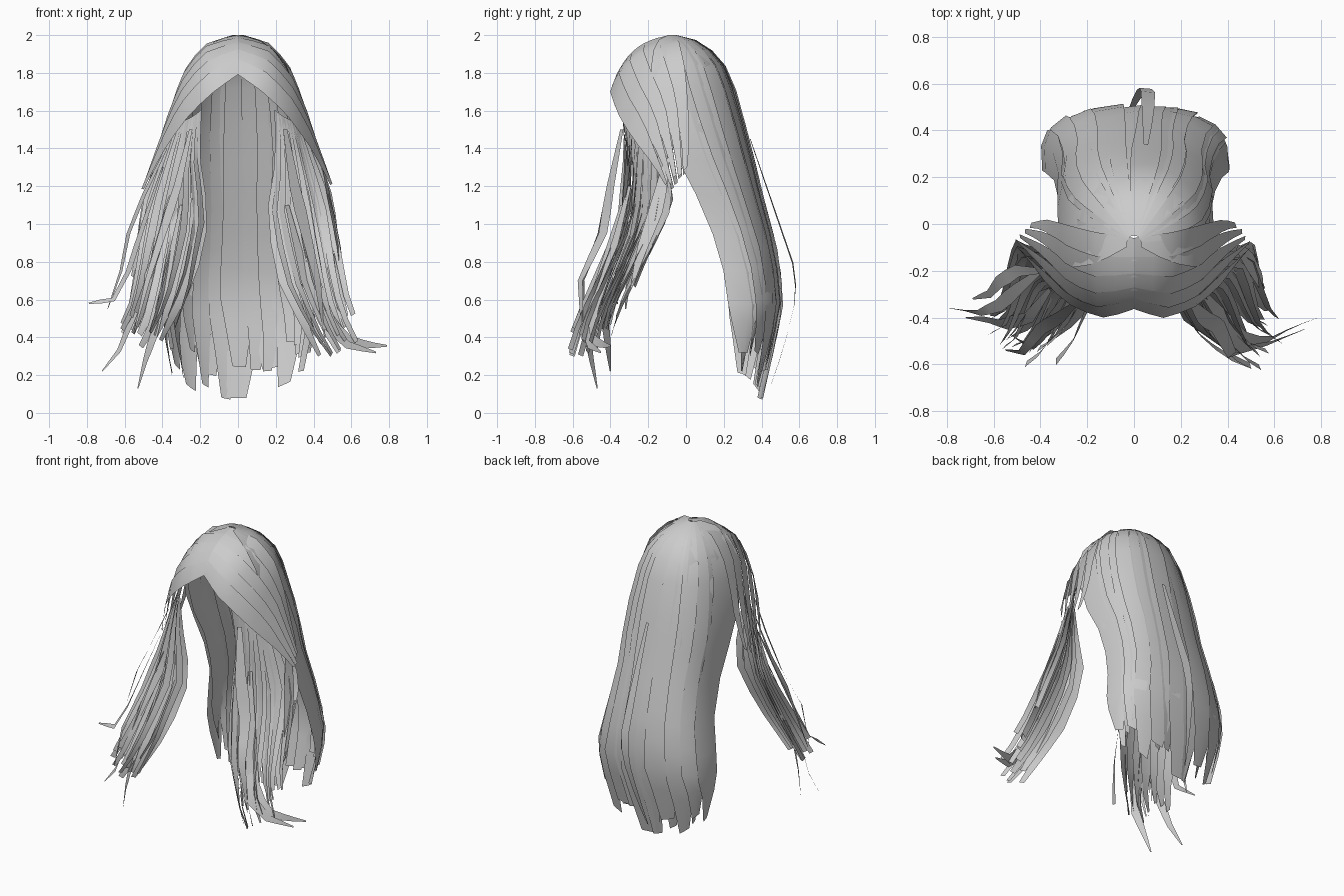
import bpy, bmesh, math, random
from mathutils import Vector

random.seed(4)
cube = bpy.data.objects.get("Cube")
if cube:
    bpy.data.objects.remove(cube)

hair = bpy.data.materials.new("grey hair")
hair.use_nodes = True
GREY = (0.6, 0.6, 0.6, 1)
hair.diffuse_color = GREY
hair.node_tree.nodes["Principled BSDF"].inputs["Base Color"].default_value = GREY


def along(points, v):
    """Point at fraction v of a polyline, one segment per equal step."""
    f = min(max(v, 0), 1) * (len(points) - 1)
    i = min(int(f), len(points) - 2)
    return Vector(points[i]).lerp(Vector(points[i + 1]), f - i)


def guided(guides, side=1):
    """Surface running through three guide paths, optionally mirrored."""
    def surf(u, v):
        a, b, c = (along(g, v) for g in guides)
        p = a * (2 * (u - .5) * (u - 1)) + b * (4 * u * (1 - u)) + c * (2 * u * (u - .5))
        return Vector((p.x * side, p.y, p.z))
    return surf


def outward(surf, u, v, side):
    e = .02
    du = surf(u + e, v) - surf(u - e, v)
    dv = surf(u, min(v + e, 1)) - surf(u, max(v - e, 0))
    return du.cross(dv).normalized() * -side


def finish(name, bm, side=1):
    if side < 0:
        bmesh.ops.reverse_faces(bm, faces=bm.faces[:])
    mesh = bpy.data.meshes.new(name)
    bm.to_mesh(mesh)
    bm.free()
    mesh.materials.append(hair)
    obj = bpy.data.objects.new(name, mesh)
    bpy.context.collection.objects.link(obj)
    bpy.ops.object.select_all(action="DESELECT")
    obj.select_set(True)
    bpy.context.view_layer.objects.active = obj
    bpy.ops.object.shade_smooth_by_angle(angle=math.radians(50))


def grid_faces(bm, grid):
    for r0, r1 in zip(grid, grid[1:]):
        for k in range(len(r0) - 1):
            bm.faces.new((r0[k], r1[k], r1[k + 1], r0[k + 1]))


def strands(name, surf, count, side=1, rows=10, overlap=.35, lift=.02, spread=0.0,
            shortest=.85, taper=.75, tip=.25, sway=0.0, cols=3, longest=1.0):
    """Overlapping tapered hair strips laid along a surface."""
    bm = bmesh.new()
    for i in range(count):
        length = random.uniform(shortest, longest)
        mid = (i + .5) / count
        half = (.5 + overlap) / count
        raise_by = random.uniform(0, spread)
        drift = random.uniform(-sway, sway)
        phase = random.uniform(0, 6)
        grid = []
        for j in range(rows + 1):
            t = j / rows
            v = t * length
            w = half if t < taper else half * (1 - (1 - tip) * (t - taper) / (1 - taper))
            c = mid + drift * t * t + sway * .3 * math.sin(5 * t + phase) * t
            row = []
            for k in range(cols):
                a = 2 * k / (cols - 1) - 1
                u = c + a * w
                n = outward(surf, min(max(u, .02), .98), v, side)
                # each strip leans over its neighbour
                off = lift * (.5 + .5 * a) * min(1, 3 * t) + raise_by * t
                row.append(bm.verts.new(surf(u, v) + n * off))
            grid.append(row)
        grid_faces(bm, grid)
    finish(name, bm, side)


def wisps(name, paths, width):
    """Thin free ribbons that narrow to a point."""
    bm = bmesh.new()
    for path in paths:
        grid = []
        for j in range(9):
            t = j / 8
            p = along(path, t)
            d = along(path, t + .1) - along(path, t - .1)
            across = d.cross(Vector((p.x, p.y, 0))).normalized()
            w = width * (1 - .9 * t * t) * min(1, .3 + 2 * t)
            grid.append([bm.verts.new(p + across * w * a) for a in (-1, 0, 1)])
        grid_faces(bm, grid)
    finish(name, bm)


# Back hair: half rings of height, half width, side depth and back depth
RINGS = [(2.0, .03, -.09), (1.965, .15, -.12), (1.86, .25, -.12), (1.7, .31, -.1),
         (1.4, .35, -.0), (1.15, .33, .12), (.85, .36, .24), (.6, .41, .28),
         (.38, .41, .27), (.04, .36, .26)]
BACK = [-.05, .09, .2, .27, .35, .41, .49, .52, .48, .4]


def back_surface(u, v):
    z, w, y0 = along(RINGS, v)[:]
    yb = along([(b, 0, 0) for b in BACK], v).x
    # strip order runs from the left side round to the right
    a = (1 - 2 * u) * math.pi / 2
    s, c = math.sin(a), math.cos(a)
    x = w * math.copysign(abs(s) ** .85, s)
    y = y0 + (yb - y0) * (math.copysign(abs(c) ** .75, c))
    return Vector((x, y, z + .16 * abs(s) ** 2 * max(0, v - .8) / .2))


def ring_z_first(r):
    return (r[0], r[1], r[2])


strands("back_hair_under", back_surface, 9, -1, rows=12, lift=.015, shortest=.93,
        sway=.02, tip=.4, taper=.85)
strands("back_hair_over", back_surface, 13, -1, rows=12, lift=.025, spread=.025,
        shortest=.9, sway=.04, tip=.3, taper=.8)
wisps("back_flyaway", [[(.05, .34, 1.45), (.06, .46, 1.1), (.06, .58, .75), (.04, .58, .6),
                        (0, .52, .35), (-.03, .45, .15)]], .035)

# Swept front panels either side of the parting
PANEL = [
    [(0, -.36, 1.8), (.12, -.4, 1.72), (.25, -.36, 1.6), (.36, -.27, 1.45), (.44, -.17, 1.3), (.5, -.1, 1.18)],
    [(0, -.25, 1.94), (.15, -.27, 1.89), (.27, -.22, 1.76), (.35, -.14, 1.6), (.42, -.09, 1.4), (.49, -.05, 1.19)],
    [(0, -.07, 2.0), (.15, -.05, 1.96), (.26, -.02, 1.84), (.32, 0, 1.68), (.37, .02, 1.45), (.43, .0, 1.26)],
]
# Long side locks falling forward from under the panels
LOCK = [
    [(.2, -.34, 1.6), (.21, -.3, 1.35), (.17, -.29, 1.02), (.24, -.42, .68), (.34, -.5, .45), (.44, -.56, .25)],
    [(.28, -.25, 1.55), (.31, -.24, 1.3), (.35, -.25, 1.0), (.41, -.37, .7), (.47, -.46, .48), (.56, -.5, .3)],
    [(.34, -.13, 1.55), (.42, -.1, 1.3), (.48, -.07, 1.08), (.51, -.18, .85), (.54, -.29, .62), (.6, -.36, .42)],
]
for side, label in ((1, "left"), (-1, "right")):
    panel = guided(PANEL, side)
    lock = guided(LOCK, side)
    strands(label + "_front_panel", panel, 5, side, rows=9, overlap=.12, lift=.012,
            shortest=.94, taper=.6, tip=.45)
    strands(label + "_side_lock", lock, 7, side, rows=8, overlap=.3, lift=.03,
            shortest=.85, taper=.65, tip=.2, sway=.04)
    strands(label + "_loose_locks", lock, 11, side, rows=8, overlap=-.12, lift=.03,
            spread=.09, shortest=.7, taper=.5, tip=.08, sway=.1)

# Curled ends and stray wisps
wisps("left_curled_ends", [
    [(.3, -.3, 1.2), (.38, -.4, .8), (.46, -.5, .52), (.57, -.5, .39), (.68, -.44, .36), (.79, -.4, .355)],
    [(.26, -.34, 1.1), (.36, -.46, .7), (.46, -.54, .48), (.58, -.51, .36), (.73, -.45, .32)],
    [(.44, -.1, 1.35), (.49, -.15, 1.1), (.54, -.24, .85), (.55, -.29, .66)],
    [(.25, -.34, 1.5), (.3, -.4, 1.2), (.36, -.44, .95), (.42, -.56, .7), (.46, -.55, .4)],
], .045)
wisps("right_curled_ends", [
    [(-.4, -.2, 1.3), (-.5, -.28, 1.0), (-.58, -.35, .75), (-.66, -.38, .6), (-.79, -.36, .58)],
    [(-.36, -.28, 1.15), (-.45, -.4, .8), (-.56, -.43, .5), (-.63, -.41, .33), (-.72, -.4, .22)],
    [(-.3, -.32, 1.1), (-.38, -.45, .7), (-.45, -.52, .4), (-.49, -.5, .28), (-.53, -.47, .13)],
    [(-.38, -.2, 1.4), (-.5, -.2, 1.15), (-.58, -.25, .95), (-.62, -.3, .75), (-.69, -.32, .55)],
    [(-.25, -.34, 1.5), (-.32, -.4, 1.2), (-.4, -.45, .95), (-.48, -.55, .7), (-.55, -.54, .42)],
], .035)
